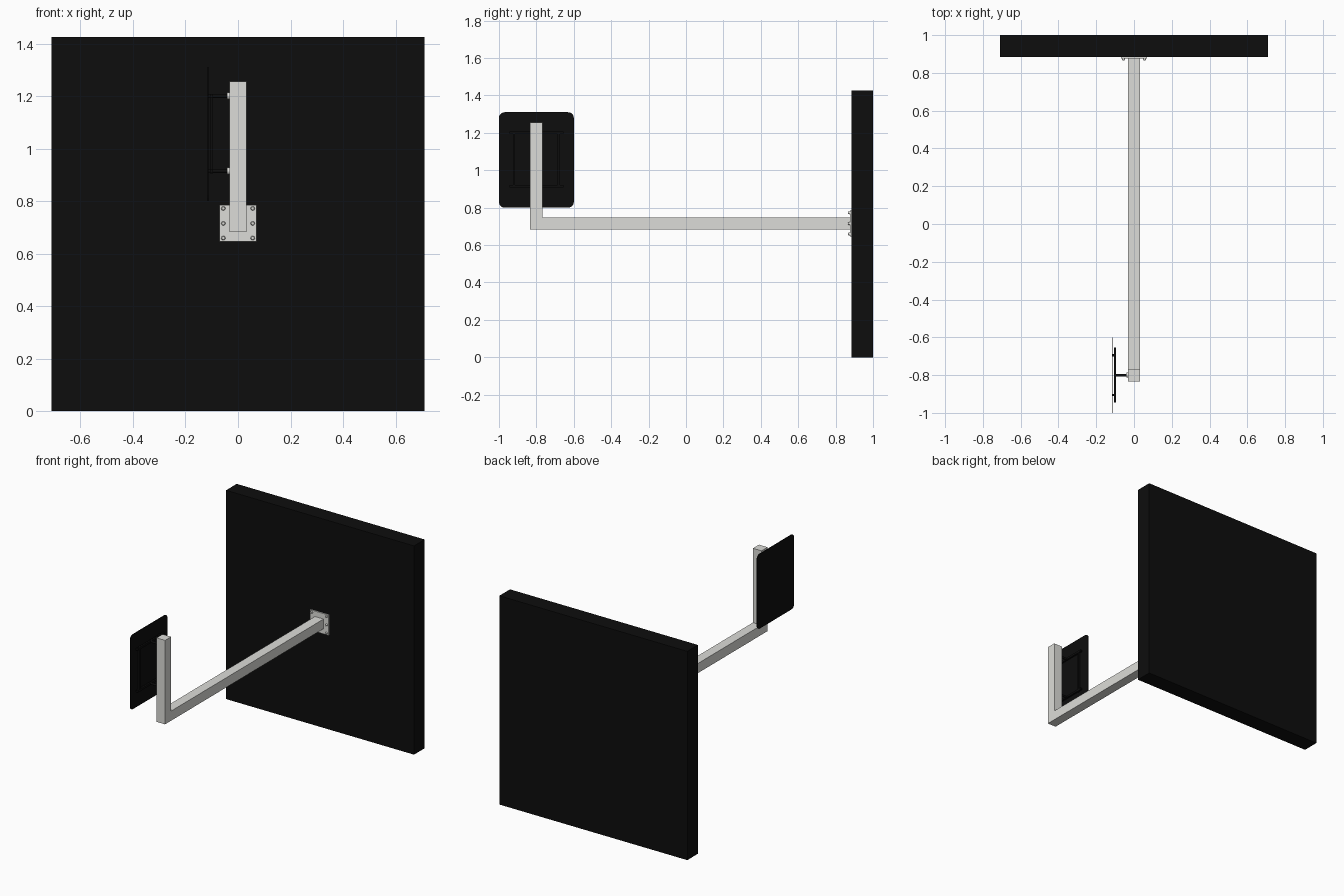
import bpy, bmesh, math
from mathutils import Matrix

if "Cube" in bpy.data.objects:
    bpy.data.objects.remove(bpy.data.objects["Cube"])


def material(name, color):
    m = bpy.data.materials.new(name)
    m.diffuse_color = color
    m.use_nodes = True
    m.node_tree.nodes["Principled BSDF"].inputs["Base Color"].default_value = m.diffuse_color
    return m


BLACK = material("black", (0.004, 0.004, 0.004, 1))
PALE = material("pale_metal", (0.72, 0.72, 0.69, 1))


def finish(name, bm, mat):
    bmesh.ops.recalc_face_normals(bm, faces=bm.faces[:])
    me = bpy.data.meshes.new(name)
    bm.to_mesh(me)
    bm.free()
    me.materials.append(mat)
    ob = bpy.data.objects.new(name, me)
    bpy.context.collection.objects.link(ob)
    return ob


def box(name, x, y, z, mat):
    bm = bmesh.new()
    bmesh.ops.create_cube(bm, size=1)
    for v in bm.verts:
        v.co = [lo + (c + 0.5) * (hi - lo) for c, (lo, hi) in zip(v.co, (x, y, z))]
    return finish(name, bm, mat)


def extrude_x(name, profile, x0, x1, mat):
    # profile holds (y, z) points
    bm = bmesh.new()
    face = bm.faces.new([bm.verts.new((x0, y, z)) for y, z in profile])
    new = bmesh.ops.extrude_face_region(bm, geom=[face])["geom"]
    for v in new:
        if isinstance(v, bmesh.types.BMVert):
            v.co.x = x1
    return finish(name, bm, mat)


def cylinder(name, center, axis, radius, depth, mat, top=None, sides=24):
    bm = bmesh.new()
    rot = Matrix.Rotation(math.pi / 2, 4, "Y" if axis == "X" else "X")
    bmesh.ops.create_cone(bm, cap_ends=True, segments=sides, radius1=radius,
                          radius2=radius if top is None else top, depth=depth,
                          matrix=Matrix.Translation(center) @ rot)
    for f in bm.faces:
        f.smooth = len(f.verts) == 4
    return finish(name, bm, mat)


# Wall slab
box("wall", (-0.71, 0.71), (0.885, 1.0), (0, 1.425), BLACK)

# Square L-shaped arm
extrude_x("support_arm", [(-0.833, 0.682), (0.878, 0.682), (0.878, 0.748),
                          (-0.768, 0.748), (-0.768, 1.255), (-0.833, 1.255)],
          -0.0325, 0.0325, PALE)

# Mounting plate and its bolts
box("wall_plate", (-0.07, 0.07), (0.876, 0.885), (0.646, 0.785), PALE)
for x in (-0.056, 0.056):
    for z in (0.659, 0.715, 0.772):
        cylinder("plate_bolt", (x, 0.871, z), "Y", 0.008, 0.01, PALE, top=0.006, sides=16)

# Thin screen panel with rounded corners
r, panel = 0.03, []
for cy, cz, start in ((-0.6 - r, 1.31 - r, 0), (-1 + r, 1.31 - r, 90),
                      (-1 + r, 0.8 + r, 180), (-0.6 - r, 0.8 + r, 270)):
    for i in range(9):
        a = math.radians(start + i * 90 / 8)
        panel.append((cy + r * math.cos(a), cz + r * math.sin(a)))
extrude_x("panel", panel, -0.117, -0.113, BLACK)

# Bracket frame behind the panel
for y in (-0.92, -0.68):
    box("frame_upright", (-0.107, -0.095), (y - 0.006, y + 0.006), (0.905, 1.208), BLACK)
for z in (0.914, 1.2):
    box("frame_rail", (-0.107, -0.095), (-0.945, -0.655), (z - 0.007, z + 0.007), BLACK)
    # Standoff from arm to frame, with a collar on the arm
    cylinder("standoff", (-0.068, -0.8, z), "X", 0.007, 0.062, BLACK)
    cylinder("standoff_collar", (-0.0365, -0.8, z), "X", 0.013, 0.009, PALE)
    # Spacers joining frame and panel
    for y in (-0.905, -0.695):
        cylinder("panel_spacer", (-0.109, y, z), "X", 0.006, 0.01, BLACK)
